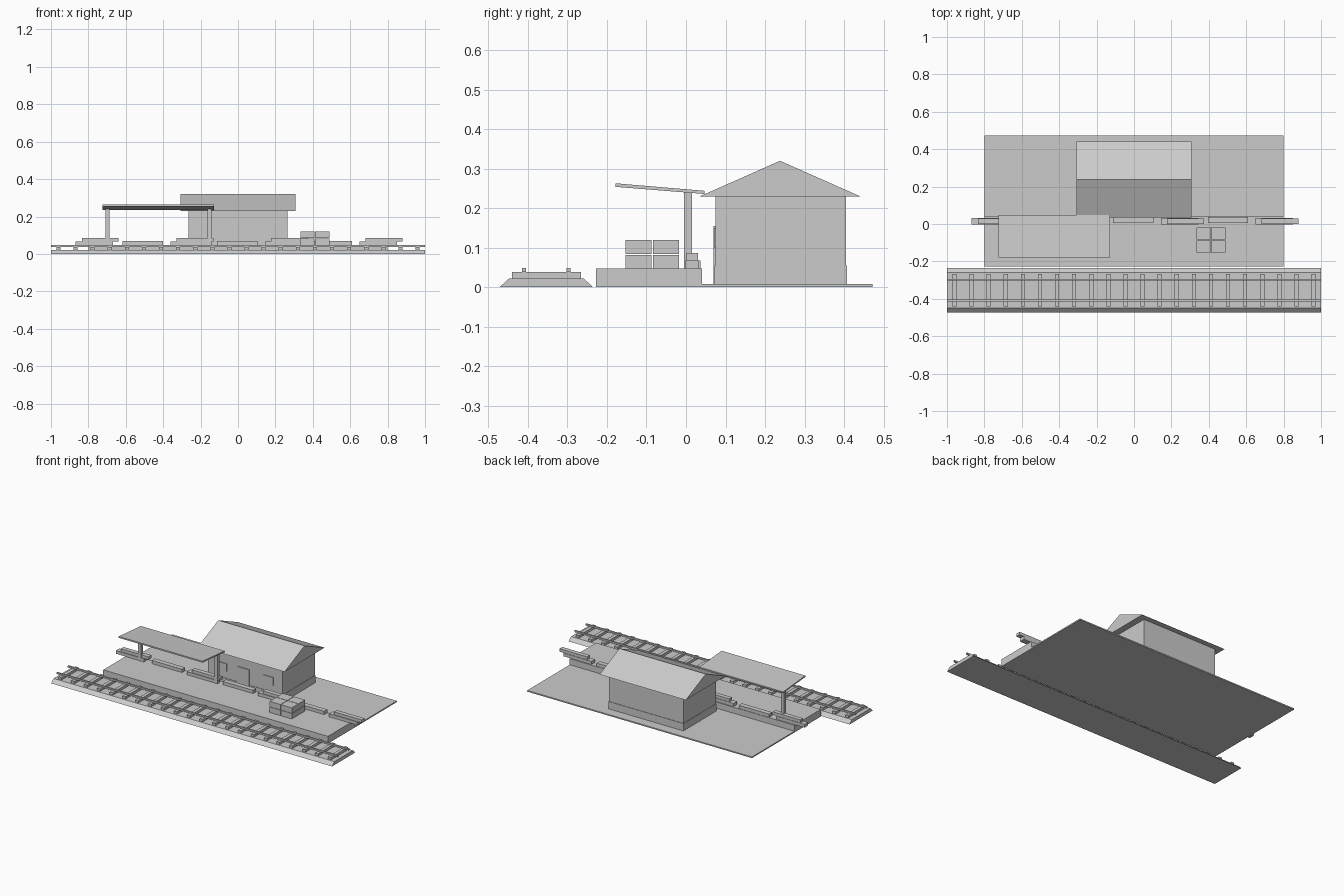
import bpy, math

cube = bpy.data.objects.get("Cube")
if cube:
    bpy.data.objects.remove(cube, do_unlink=True)

GREY = (0.6, 0.6, 0.6, 1)
grey = bpy.data.materials.new("plain grey")
grey.use_nodes = True
grey.diffuse_color = GREY
grey.node_tree.nodes["Principled BSDF"].inputs["Base Color"].default_value = GREY


def prism(name, profile, x0, x1):
    """Extrude a counter-clockwise (y, z) profile along x."""
    n = len(profile)
    verts = [(x, y, z) for x in (x0, x1) for y, z in profile]
    faces = [tuple(reversed(range(n))), tuple(range(n, 2 * n))]
    faces += [(i, (i + 1) % n, n + (i + 1) % n, n + i) for i in range(n)]
    mesh = bpy.data.meshes.new(name)
    mesh.from_pydata(verts, [], faces)
    mesh.materials.append(grey)
    obj = bpy.data.objects.new(name, mesh)
    bpy.context.collection.objects.link(obj)
    return obj


def box(name, x, y, z):
    """Box from (min, max) pairs on each axis."""
    return prism(name, [(y[0], z[0]), (y[1], z[0]), (y[1], z[1]), (y[0], z[1])], *x)


DECK = 0.047

# Ground and platform
box("ground", (-0.8, 0.8), (0.04, 0.472), (0, 0.008))
box("platform", (-0.8, 0.8), (-0.228, 0.04), (0, DECK))

# Railway track
prism("ballast_bed", [(-0.472, 0), (-0.235, 0), (-0.259, 0.022), (-0.448, 0.022)], -1, 1)
for i in range(22):
    x = -0.96 + i * 1.92 / 21
    box(f"sleeper_{i + 1}", (x - 0.011, x + 0.011), (-0.44, -0.266), (0.022, 0.038))
for side, y in (("front", -0.41), ("back", -0.298)):
    box(f"{side}_rail", (-1, 1), (y - 0.005, y + 0.005), (0.038, 0.048))

# Station house
box("house_walls", (-0.265, 0.265), (0.075, 0.405), (0.008, 0.23))
box("house_plinth", (-0.267, 0.267), (0.072, 0.408), (0.008, 0.055))
prism("house_roof", [(0.035, 0.23), (0.441, 0.23), (0.238, 0.32)], -0.307, 0.307)
box("front_door", (-0.055, 0.03), (0.069, 0.075), (0.008, 0.155))
for side, x in (("right", -0.165), ("left", 0.165)):
    box(f"{side}_window", (x - 0.035, x + 0.035), (0.071, 0.075), (0.1, 0.15))

# Sloping platform canopy on two posts
prism("canopy_roof", [(-0.178, 0.254), (0.047, 0.236), (0.047, 0.244), (-0.178, 0.263)],
      -0.725, -0.128)
for side, x in (("right", -0.698), ("left", -0.153)):
    box(f"{side}_canopy_post", (x - 0.01, x + 0.01), (-0.005, 0.015), (DECK, 0.241))

# Low broken wall of long blocks
for i in range(4):
    x = -0.868 + i * 0.506
    box(f"lower_wall_block_{i + 1}", (x, x + 0.2), (-0.003, 0.033), (DECK, 0.067))
    box(f"upper_wall_block_{i + 1}", (x + 0.033, x + 0.23), (0.001, 0.03), (0.067, 0.086))
    if i < 3:
        box(f"single_wall_block_{i + 1}", (x + 0.251, x + 0.466), (0.005, 0.037), (DECK, 0.068))

# Stacked crates
for i in range(2):
    for j in range(2):
        for k in range(2):
            x, y, z = 0.333 + i * 0.08, -0.153 + j * 0.069, DECK + k * 0.037
            box(f"crate_{i + 1}_{j + 1}_{k + 1}", (x, x + 0.077), (y, y + 0.066), (z, z + 0.035))
